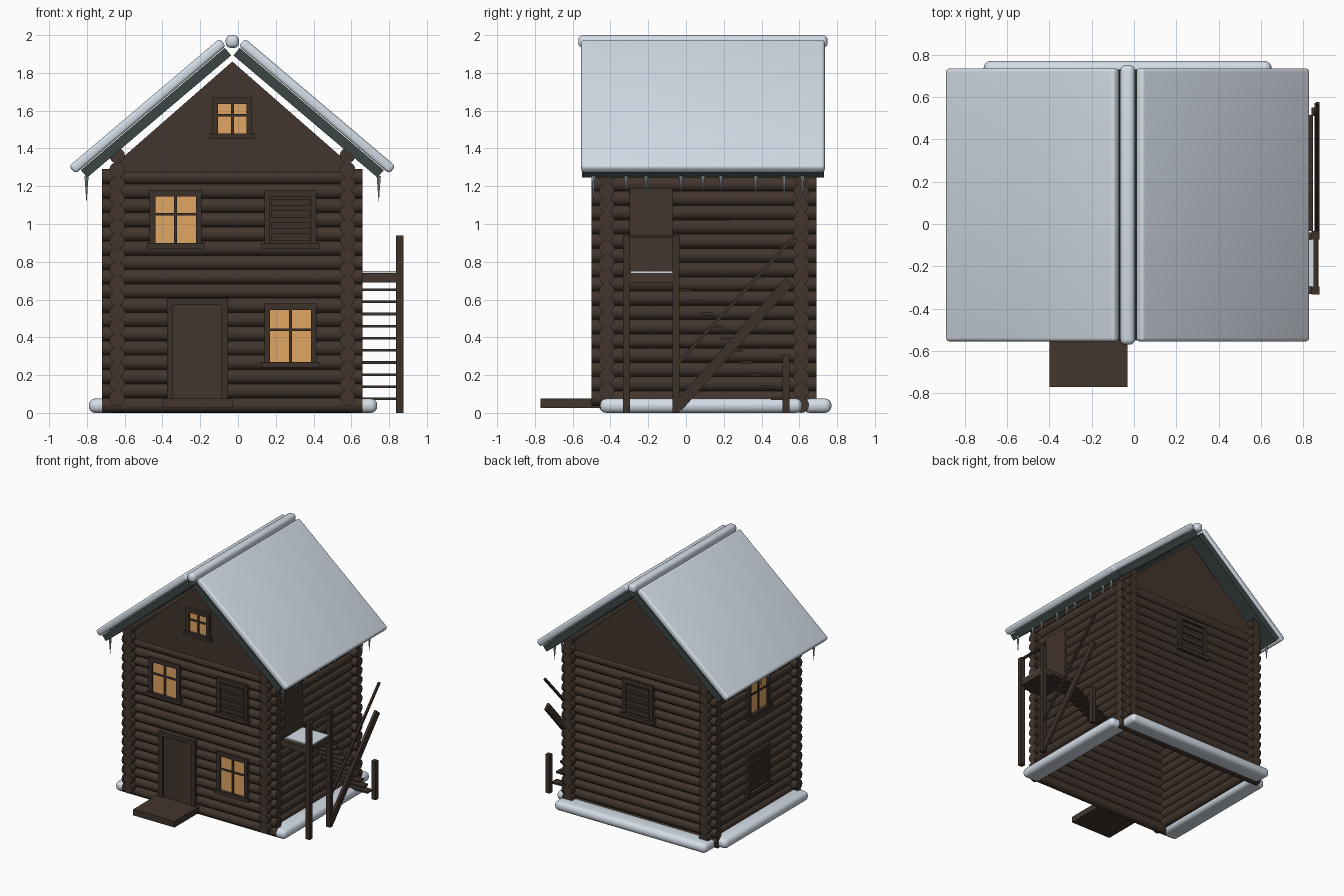
import bpy, bmesh, math, random
from mathutils import Matrix, Vector

random.seed(4)
if "Cube" in bpy.data.objects:
    bpy.data.objects.remove(bpy.data.objects["Cube"], do_unlink=True)


def material(name, r, g, b):
    m = bpy.data.materials.new(name)
    m.use_nodes = True
    m.diffuse_color = (r, g, b, 1)
    bsdf = m.node_tree.nodes["Principled BSDF"]
    bsdf.inputs["Base Color"].default_value = (r, g, b, 1)
    bsdf.inputs["Roughness"].default_value = 0.8
    return m


LOG = material("log brown", 0.055, 0.036, 0.026)
TRIM = material("trim brown", 0.046, 0.031, 0.023)
GLOW = material("lit window amber", 0.75, 0.38, 0.13)
SNOW = material("snow", 0.68, 0.75, 0.83)
ROOF = material("roof slate", 0.045, 0.060, 0.060)
ICE = material("ice", 0.42, 0.50, 0.56)

CX = -0.03                      # middle of the house
WEST, EAST = -0.64, 0.58        # side wall log axes
SOUTH, NORTH = -0.42, 0.61      # front and back wall log axes
R, PITCH = 0.041, 0.0755        # log radius and course height


def finish(name, bm, *mats, smooth=False):
    mesh = bpy.data.meshes.new(name)
    bm.to_mesh(mesh)
    bm.free()
    for m in mats:
        mesh.materials.append(m)
    if smooth:
        mesh.shade_smooth()
        mesh.set_sharp_from_angle(angle=math.radians(40))
    ob = bpy.data.objects.new(name, mesh)
    bpy.context.scene.collection.objects.link(ob)
    return ob


def add_box(bm, lo, hi, mat=0):
    lo, hi = Vector(lo), Vector(hi)
    size = [abs(v) for v in hi - lo]
    mtx = Matrix.Translation((lo + hi) / 2) @ Matrix.Diagonal((*size, 1))
    verts = bmesh.ops.create_cube(bm, size=1, matrix=mtx)["verts"]
    for f in {f for v in verts for f in v.link_faces}:
        f.material_index = mat


def box(name, mat, lo, hi, round_by=0):
    bm = bmesh.new()
    add_box(bm, lo, hi)
    if round_by:
        bmesh.ops.bevel(bm, geom=bm.edges[:], offset=round_by, segments=4,
                        profile=0.5, affect='EDGES')
    return finish(name, bm, mat, smooth=round_by > 0)


def add_rod(bm, a, b, r1, r2, sides):
    a, b = Vector(a), Vector(b)
    rot = (b - a).to_track_quat('Z', 'Y').to_matrix().to_4x4()
    bmesh.ops.create_cone(bm, cap_ends=True, segments=sides, radius1=r1, radius2=r2,
                          depth=(b - a).length, matrix=Matrix.Translation((a + b) / 2) @ rot)


def beam(name, y0, z0, y1, z1, x, thick, width):
    """Sloping board lying in a plane of constant x."""
    mid = Vector((x, (y0 + y1) / 2, (z0 + z1) / 2))
    ob = box(name, TRIM, (-thick / 2, -math.hypot(y1 - y0, z1 - z0) / 2, -width / 2),
             (thick / 2, math.hypot(y1 - y0, z1 - z0) / 2, width / 2))
    ob.data.transform(Matrix.Translation(mid) @ Matrix.Rotation(math.atan2(z1 - z0, y1 - y0), 4, 'X'))


# Log walls, with the side courses half a log higher
for name, y in (("front_wall_logs", SOUTH), ("back_wall_logs", NORTH)):
    bm = bmesh.new()
    for i in range(17):
        z = R + i * PITCH
        add_rod(bm, (-0.72, y, z), (0.66, y, z), R, R, 16)
    finish(name, bm, LOG, smooth=True)
for name, x in (("left_wall_logs", EAST), ("right_wall_logs", WEST)):
    bm = bmesh.new()
    for i in range(18):
        z = R + (i + 0.5) * PITCH
        add_rod(bm, (x, -0.50, z), (x, 0.69, z), R, R, 16)
    finish(name, bm, LOG, smooth=True)

# Gable boards
for name, y in (("front_gable", SOUTH - 0.03), ("back_gable", NORTH - 0.02)):
    bm = bmesh.new()
    outline = [(-0.6, 1.27), (0.6, 1.27), (0.6, 1.335), (0, 1.86), (-0.6, 1.335)]
    face = bm.faces.new([bm.verts.new((CX + u, y, z)) for u, z in outline])
    new = bmesh.ops.extrude_face_region(bm, geom=[face])["geom"]
    bmesh.ops.translate(bm, vec=(0, 0.05, 0), verts=[v for v in new if isinstance(v, bmesh.types.BMVert)])
    bmesh.ops.recalc_face_normals(bm, faces=bm.faces[:])
    finish(name, bm, LOG)

# Wall frames: along-wall u, height z, outward n
WALLS = {
    "front": lambda u, z, n: (u, SOUTH - n, z),
    "back": lambda u, z, n: (u, NORTH + n, z),
    "left": lambda u, z, n: (EAST + n, u, z),
    "right": lambda u, z, n: (WEST - n, u, z),
}


def window(name, wall, u, z0, z1, half=0.138, border=0.03, lit=True):
    at = WALLS[wall]
    bm = bmesh.new()

    def part(u0, u1, a, b, n, mat=0):
        add_box(bm, at(u + u0, a, 0.0), at(u + u1, b, n), mat)

    inner, low, high = half - border, z0 + border, z1 - border - 0.005
    part(-half, -inner, z0, z1, 0.056)
    part(inner, half, z0, z1, 0.056)
    part(-inner, inner, high, z1, 0.056)
    part(-half - 0.015, half + 0.015, z0, low, 0.068)
    part(-inner, inner, low, high, 0.042, 1 if lit else 0)
    if lit:
        bar = high - (high - low) * 0.38
        part(-0.008, 0.008, low, high, 0.05)
        part(-inner, inner, bar - 0.007, bar + 0.007, 0.05)
    else:
        step = (high - low) / 4
        for i in range(4):
            part(-inner + 0.006, inner - 0.006, low + step * (i + 0.2), low + step * (i + 0.8), 0.053)
    finish(name, bm, TRIM, GLOW)


LOW, UP = (0.24, 0.58), (0.87, 1.18)
window("front_lower_window", "front", 0.278, *LOW)
window("front_upper_window", "front", -0.33, *UP)
window("front_boarded_window", "front", 0.278, *UP, lit=False)
window("attic_window", "front", CX, 1.45, 1.67, half=0.105)
window("back_boarded_window", "back", CX, *UP, lit=False)
window("right_upper_window", "right", 0.05, *UP)
window("right_boarded_window", "right", 0.05, *LOW, lit=False)

# Front door and step
at = WALLS["front"]
bm = bmesh.new()
for u0, u1, a, b in ((-0.377, -0.343, 0.03, 0.605), (-0.087, -0.053, 0.03, 0.605),
                     (-0.343, -0.087, 0.57, 0.605)):
    add_box(bm, at(u0, a, 0), at(u1, b, 0.056))
finish("front_door_frame", bm, TRIM)
box("front_door", LOG, at(-0.343, 0.03, 0), at(-0.087, 0.57, 0.046))
box("front_step", LOG, (-0.40, -0.77, 0.026), (-0.03, -0.44, 0.075))

# Side door, landing and its posts
at = WALLS["left"]
box("side_door", LOG, at(-0.30, 0.74, 0), at(-0.07, 1.19, 0.05))
box("landing_deck", LOG, (0.60, -0.33, 0.69), (0.87, -0.04, 0.74))
box("landing_snow", SNOW, (0.63, -0.295, 0.738), (0.865, -0.072, 0.75))
for name, y, top in (("landing_front_post", -0.315, 0.94), ("landing_back_post", -0.053, 0.94),
                     ("stair_foot_post", 0.53, 0.31)):
    box(name, TRIM, (0.837, y - 0.019, 0), (0.876, y + 0.019, top))
box("landing_rail", TRIM, (0.847, -0.30, 0.925), (0.866, -0.07, 0.94))

# Side stair
bm = bmesh.new()
for i in range(10):
    y, z = i * 0.0535, 0.652 - i * 0.0642
    add_box(bm, (0.61, y - 0.032, z - 0.007), (0.845, y + 0.032, z + 0.007))
finish("stair_treads", bm, TRIM)
beam("stair_stringer", -0.045, 0.03, 0.55, 0.70, 0.862, 0.022, 0.055)
beam("stair_handrail", -0.04, 0.265, 0.57, 0.93, 0.867, 0.016, 0.018)

# Roof slopes: slate plate with a rounded snow slab above
SLOPE = math.radians(40.3)
for side, label in ((1, "left"), (-1, "right")):
    for name, mat, length, thick, x, z, soft in (
            ("roof_snow", SNOW, 1.045, 0.052, 0.449, 1.624, 0.018),
            ("roof_plate", ROOF, 1.0, 0.052, 0.404, 1.589, 0)):
        trim = 0 if soft else 0.005
        ob = box(label + "_" + name, mat, (-length / 2, -0.555 + trim, -thick / 2),
                 (length / 2, 0.735 - trim, thick / 2), soft)
        ob.data.transform(Matrix.Translation((CX + side * x, 0, z)) @ Matrix.Rotation(side * SLOPE, 4, 'Y'))
box("ridge_snow", SNOW, (CX - 0.035, -0.57, 1.932), (CX + 0.035, 0.75, 2.0), 0.027)

# Snow drifts along the foot of three walls
box("left_drift", SNOW, (0.58, -0.455, 0), (0.737, 0.615, 0.076), 0.034)
box("right_drift", SNOW, (-0.79, -0.455, 0), (-0.64, 0.615, 0.076), 0.034)
box("back_drift", SNOW, (-0.71, 0.62, 0), (0.65, 0.77, 0.076), 0.034)

# Icicles under the eaves
for label, x in (("left", 0.745), ("right", -0.802)):
    bm = bmesh.new()
    for y in (-0.49, -0.316, -0.21, -0.026, 0.09, 0.185, 0.37, 0.52, 0.617):
        length = 0.12 if y < -0.4 else random.uniform(0.06, 0.11)
        add_rod(bm, (x, y, 1.255), (x, y, 1.24 - length), 0.011, 0.001, 8)
    finish(label + "_icicles", bm, ICE, smooth=True)
